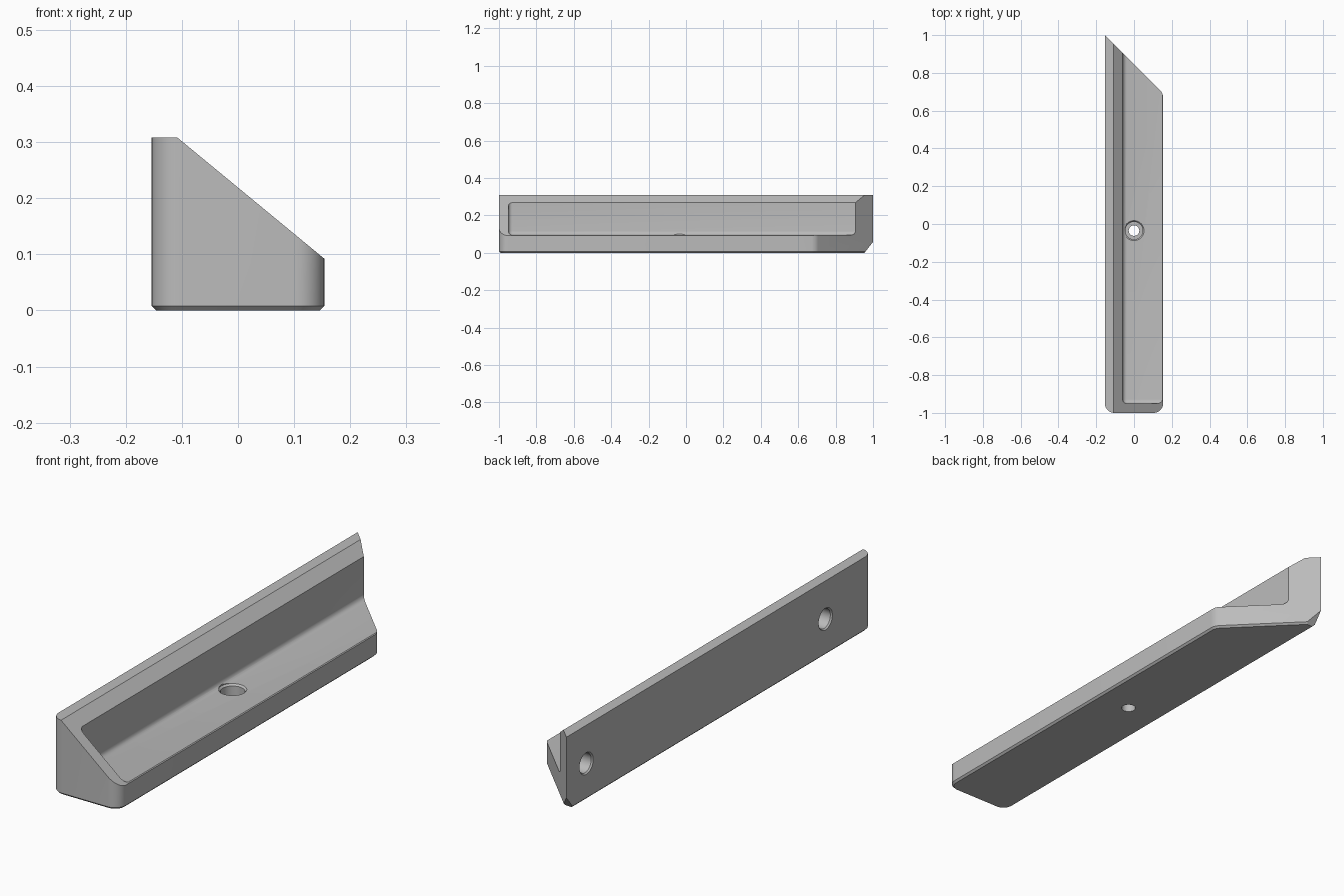
import bpy
import bmesh
from math import cos, sin, pi
from mathutils import Matrix, Vector

W, L, H = 0.154, 1.0, 0.308   # half width, half length, height

if "Cube" in bpy.data.objects:
    bpy.data.objects.remove(bpy.data.objects["Cube"], do_unlink=True)

grey = bpy.data.materials.new("light grey")
grey.use_nodes = True
grey.diffuse_color = (0.5, 0.5, 0.5, 1)
grey.node_tree.nodes["Principled BSDF"].inputs["Base Color"].default_value = (0.5, 0.5, 0.5, 1)


def finish(bm, name):
    bmesh.ops.recalc_face_normals(bm, faces=bm.faces[:])
    mesh = bpy.data.meshes.new(name)
    bm.to_mesh(mesh)
    bm.free()
    mesh.materials.append(grey)
    obj = bpy.data.objects.new(name, mesh)
    bpy.context.collection.objects.link(obj)
    return obj


def prism(outline, z0, z1):
    bm = bmesh.new()
    low = [bm.verts.new((x, y, z0)) for x, y in outline]
    high = [bm.verts.new((x, y, z1)) for x, y in outline]
    bm.faces.new(low[::-1])
    bm.faces.new(high)
    for i in range(len(outline)):
        j = (i + 1) % len(outline)
        bm.faces.new((low[i], low[j], high[j], high[i]))
    return bm


def bevel(bm, edges, size, segments):
    bmesh.ops.bevel(bm, geom=edges, offset=size, offset_type='OFFSET',
                    segments=segments, profile=0.5, affect='EDGES')


def slice_off(bm, point, normal):
    cut = bmesh.ops.bisect_plane(bm, geom=bm.verts[:] + bm.edges[:] + bm.faces[:], dist=1e-6,
                                 plane_co=point, plane_no=normal, clear_outer=True)
    rim = [e for e in cut["geom_cut"] if isinstance(e, bmesh.types.BMEdge)]
    bmesh.ops.holes_fill(bm, edges=rim, sides=0)


def turned_cutter(name, profile, matrix, sides=40):
    """Stack of rings (radius, height) closed at both ends."""
    bm = bmesh.new()
    rings = [[bm.verts.new((r * cos(2 * pi * i / sides), r * sin(2 * pi * i / sides), h))
              for i in range(sides)] for r, h in profile]
    for a, b in zip(rings, rings[1:]):
        for i in range(sides):
            j = (i + 1) % sides
            bm.faces.new((a[i], a[j], b[j], b[i]))
    bm.faces.new(rings[0][::-1])
    bm.faces.new(rings[-1])
    bm.transform(matrix)
    return finish(bm, name)


# Body: mitred block with rounded upright corners
bm = prism([(-W, -L), (W, -L), (W, L - 2 * W), (-W, L)], 0, H)


def uprights(test):
    return [e for e in bm.edges
            if abs(e.verts[0].co.z - e.verts[1].co.z) > 0.1 and test(e.verts[0].co)]


bevel(bm, uprights(lambda c: c.y < -0.9), 0.05, 10)
bevel(bm, uprights(lambda c: c.x > 0.1 and c.y > 0.5), 0.02, 6)
# Small chamfer round the underside
bevel(bm, [e for e in bm.edges if all(v.co.z < 1e-4 for v in e.verts)], 0.008, 1)
# Sloping top and clipped lower tip
slice_off(bm, Vector((-0.108, 0, H)), Vector((0.216, 0, 0.262)).normalized())
slice_off(bm, Vector((0, L, 0.058)), Vector((0, 0.058, -0.046)).normalized())
body = finish(bm, "corner_rail")

# Open pocket with rounded inner edges
px, py, pz = -0.06, -0.95, 0.095
bm = prism([(px, py), (0.5, py), (0.5, 1.5), (px, 1.5)], pz, 0.6)
inner = [e for e in bm.edges
         if sum(all(abs(v.co[k] - p) < 1e-4 for v in e.verts)
                for k, p in enumerate((px, py, pz))) == 2]
bevel(bm, inner, 0.022, 6)
cutters = [finish(bm, "pocket_cutter")]

# Counterbored screw hole through the floor
cutters.append(turned_cutter(
    "screw_hole_cutter",
    [(0.028, -0.1), (0.028, 0.045), (0.046, 0.045), (0.046, 0.088), (0.053, 0.095), (0.053, 0.2)],
    Matrix.Translation((0, -0.035, 0))))

# Blind round sockets in the tall back wall
for y in (-0.69, 0.87):
    cutters.append(turned_cutter(
        "wall_socket_cutter",
        [(0.045, -0.1), (0.045, 0), (0.04, 0.006), (0.04, 0.055)],
        Matrix.Translation((-W, y, 0.15)) @ Matrix.Rotation(pi / 2, 4, 'Y')))

bpy.ops.object.select_all(action='DESELECT')
bpy.context.view_layer.objects.active = body
body.select_set(True)
for cutter in cutters:
    cutter.hide_render = True
    mod = body.modifiers.new(cutter.name, 'BOOLEAN')
    mod.operation = 'DIFFERENCE'
    mod.solver = 'EXACT'
    mod.object = cutter
    bpy.ops.object.modifier_apply(modifier=mod.name)
    bpy.data.objects.remove(cutter, do_unlink=True)

bpy.ops.object.shade_smooth_by_angle(angle=pi / 6)
